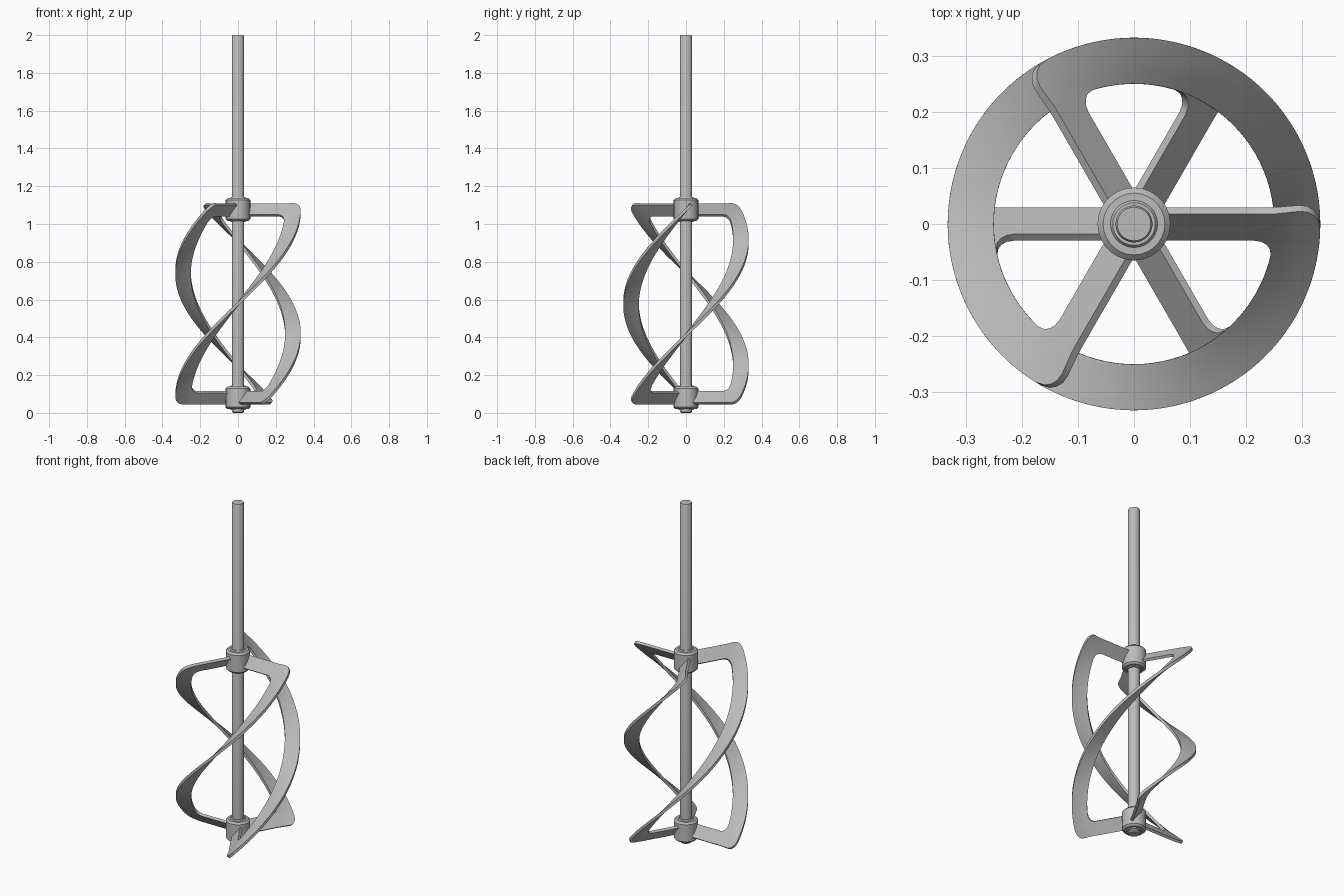
import bpy, bmesh, math
from mathutils import Vector

if "Cube" in bpy.data.objects:
    bpy.data.objects.remove(bpy.data.objects["Cube"])

steel = bpy.data.materials.new("brushed grey steel")
steel.use_nodes = True
COLOUR = (0.5, 0.5, 0.5, 1)
steel.diffuse_color = COLOUR
steel.node_tree.nodes["Principled BSDF"].inputs["Base Color"].default_value = COLOUR

Z_LOW, Z_HIGH = 0.08, 1.075      # centre heights of the arms
HALF = 0.03                      # half height of an arm
R_IN, R_OUT = 0.25, 0.332        # ribbon radii
ROUND = 0.036                    # corner rounding
ARM_ROOT = 0.045                 # arm end hidden in the hub


def finish(name, bm, angle=35):
    mesh = bpy.data.meshes.new(name)
    bmesh.ops.recalc_face_normals(bm, faces=bm.faces)
    bm.to_mesh(mesh)
    bm.free()
    mesh.materials.append(steel)
    obj = bpy.data.objects.new(name, mesh)
    bpy.context.collection.objects.link(obj)
    bpy.ops.object.select_all(action="DESELECT")
    obj.select_set(True)
    bpy.context.view_layer.objects.active = obj
    bpy.ops.object.shade_smooth_by_angle(angle=math.radians(angle))
    return obj


def lathe(name, profile, steps=28):
    """Turn a closed (radius, height) outline around the z axis."""
    bm = bmesh.new()
    verts = [bm.verts.new((r, 0, z)) for r, z in profile]
    edges = [bm.edges.new(pair) for pair in zip(verts, verts[1:])]
    bmesh.ops.spin(bm, geom=verts + edges, axis=(0, 0, 1), cent=(0, 0, 0),
                   angle=math.tau, steps=steps)
    bmesh.ops.remove_doubles(bm, verts=bm.verts, dist=1e-5)
    return finish(name, bm)


def quarter(d):
    """Inset of a rounded corner at distance d from its start."""
    d = min(d, ROUND)
    return ROUND - math.sqrt(ROUND ** 2 - (ROUND - d) ** 2)


def twist_point(r, z, turn):
    """Place a ribbon or arm point on the half-turn helix."""
    angle = math.pi * (z - Z_HIGH) / (Z_HIGH - Z_LOW) + turn
    arm_angle = turn if z > (Z_LOW + Z_HIGH) / 2 else turn - math.pi
    ring = max(r, R_IN)
    p = Vector((ring * math.cos(angle), ring * math.sin(angle), z))
    return p + (r - ring) * Vector((math.cos(arm_angle), math.sin(arm_angle), 0))


def blade(name, turn):
    """One twisted ribbon with its upper and lower arms."""
    bottom, top = Z_LOW - HALF, Z_HIGH + HALF
    arm = 2 * HALF
    ends = [0, .003, .01, .02, .036, arm, arm + .003, arm + .01, arm + .02]
    start, stop = bottom + arm + ROUND, top - arm - ROUND
    count = 40
    heights = [bottom + d for d in ends]
    heights += [start + (stop - start) * i / count for i in range(count + 1)]
    heights += [top - d for d in reversed(ends)]

    bm = bmesh.new()
    rows = []
    for z in heights:
        d = min(z - bottom, top - z)
        inner = R_IN - quarter(max(d - arm, 0))
        outer = R_OUT - quarter(d)
        radii = [inner + (outer - inner) * i / 4 for i in range(5)]
        if d < arm + 1e-4:
            radii.insert(0, ARM_ROOT)
        rows.append([bm.verts.new(twist_point(r, z, turn)) for r in radii])
    for low, high in zip(rows, rows[1:]):
        n = min(len(low), len(high))
        low, high = low[-n:], high[-n:]
        for i in range(n - 1):
            bm.faces.new((low[i], low[i + 1], high[i + 1], high[i]))
    obj = finish(name, bm)
    solid = obj.modifiers.new("plate thickness", "SOLIDIFY")
    solid.thickness = 0.015
    solid.offset = 0
    bpy.ops.object.modifier_apply(modifier=solid.name)
    bpy.ops.object.shade_smooth_by_angle(angle=math.radians(35))
    return obj


# Drive shaft with a softened top and foot
lathe("shaft", [(0, 0), (.026, 0), (.033, .006), (.033, 1.994), (.03, 2), (0, 2)])

# Clamping hubs around the shaft
for label, base in (("lower", .014), ("upper", 1.011)):
    lathe(label + "_hub", [(.03, base), (.04, base), (.042, base + .006),
                           (.055, base + .006), (.065, base + .016),
                           (.065, base + .116), (.055, base + .126),
                           (.042, base + .126), (.038, base + .132),
                           (.03, base + .132)])

# Three twisted blades
for i in range(3):
    blade("blade_%d" % (i + 1), i * math.tau / 3)
